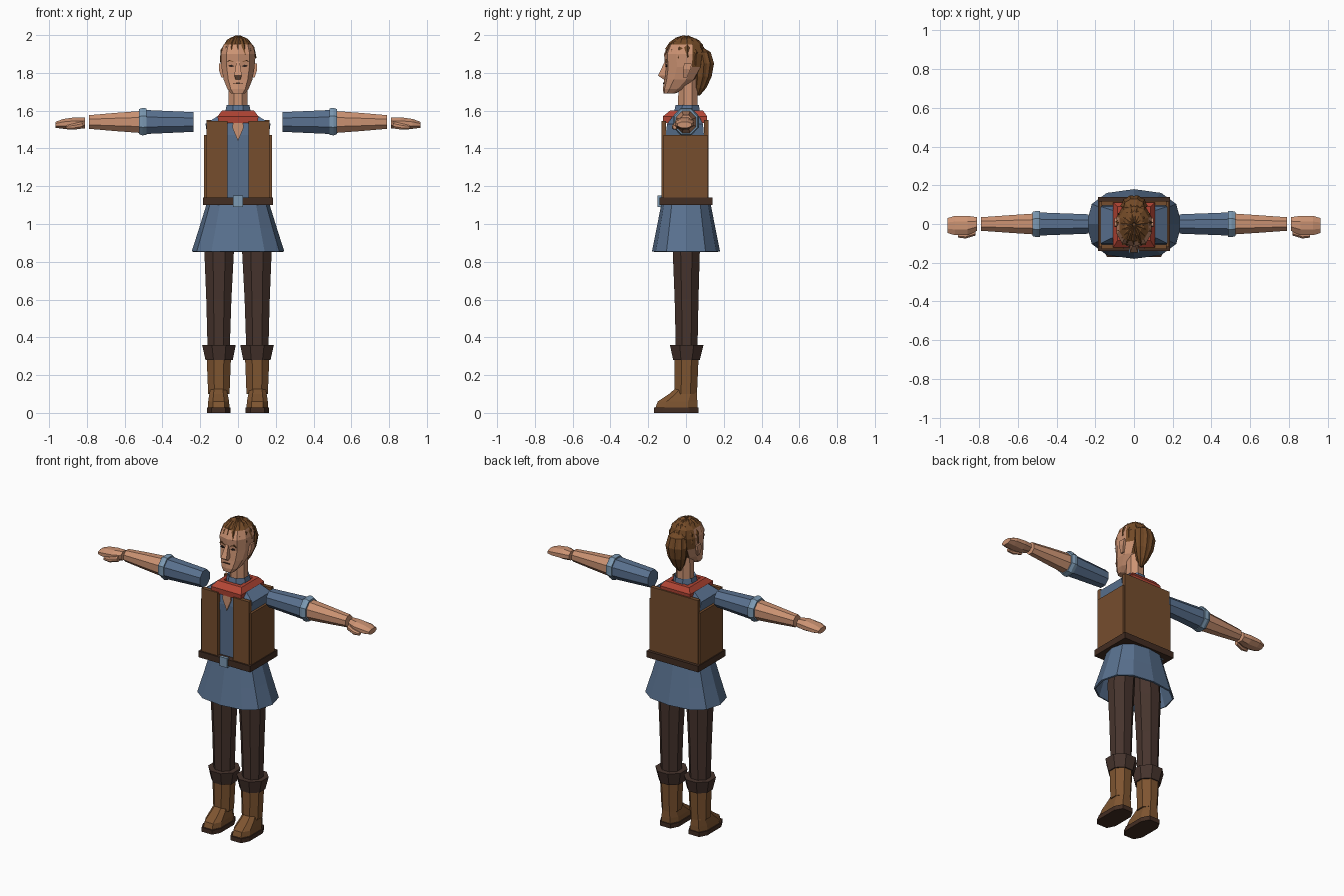
import bpy, bmesh, math
from mathutils import Vector

if "Cube" in bpy.data.objects:
    bpy.data.objects.remove(bpy.data.objects["Cube"])


def material(name, *rgb):
    m = bpy.data.materials.new(name)
    m.use_nodes = True
    m.diffuse_color = (*rgb, 1)
    m.node_tree.nodes["Principled BSDF"].inputs["Base Color"].default_value = (*rgb, 1)
    return m


SKIN = material("skin", 0.6, 0.29, 0.17)
BLUE = material("blue cloth", 0.1, 0.165, 0.275)
PALE = material("pale blue cuff", 0.2, 0.32, 0.45)
LEATHER = material("vest leather", 0.18, 0.075, 0.027)
BELT = material("dark belt leather", 0.055, 0.026, 0.016)
TROUSER = material("dark brown trousers", 0.062, 0.034, 0.026)
BOOT = material("boot leather", 0.21, 0.09, 0.03)
RED = material("red scarf", 0.45, 0.06, 0.035)
HAIR = material("brown hair", 0.17, 0.068, 0.02)
DARK = material("dark eyes", 0.02, 0.012, 0.01)


def loft(name, rings, mat, caps=True, closed=False):
    """Skin a run of equal-sized point rings."""
    bm = bmesh.new()
    rows = [[bm.verts.new(p) for p in r] for r in rings]
    n = len(rows[0])
    pairs = list(zip(rows, rows[1:])) + ([(rows[-1], rows[0])] if closed else [])
    for a, b in pairs:
        for i in range(n):
            j = (i + 1) % n
            bm.faces.new((a[i], a[j], b[j], b[i]))
    if caps and not closed:
        bm.faces.new(rows[0])
        bm.faces.new(rows[-1])
    bmesh.ops.recalc_face_normals(bm, faces=bm.faces)
    me = bpy.data.meshes.new(name)
    bm.to_mesh(me)
    bm.free()
    me.materials.append(mat)
    ob = bpy.data.objects.new(name, me)
    bpy.context.collection.objects.link(ob)
    return ob


def ring(n, z, x0, x1, y0, y1, e=1.0, turn=False):
    """Level ring of n points that fills the given extents; e below 1 is boxier."""
    pts = []
    fit = math.cos(math.pi / n) ** e if turn else 1
    for i in range(n):
        a = 2 * math.pi * (i + (0.5 if turn else 0)) / n
        c, s = (math.copysign(abs(v) ** e, v) / fit for v in (math.cos(a), math.sin(a)))
        pts.append(((x0 + x1) / 2 + c * (x1 - x0) / 2, (y0 + y1) / 2 + s * (y1 - y0) / 2, z))
    return pts


def rect(z, x0, x1, y0, y1):
    return [(x0, y0, z), (x1, y0, z), (x1, y1, z), (x0, y1, z)]


def box(name, x0, x1, y0, y1, z0, z1, mat):
    return loft(name, [rect(z0, x0, x1, y0, y1), rect(z1, x0, x1, y0, y1)], mat)


def sideways(rings, side):
    """Turn rings built along z into rings along x on the given side."""
    return [[(side * z, y, x) for x, y, z in r] for r in rings]


def plate(name, points, y, mat):
    """Thin facing plate from (x, z) points."""
    return loft(name, [[(x, y + d, z) for x, z in points] for d in (0, 0.008)], mat)


# Torso, skirt and collar
loft("shirt", [rect(1.1, -.15, .15, -.1, .095), rect(1.47, -.163, .163, -.108, .095),
               rect(1.53, -.172, .172, -.1, .09), rect(1.57, -.11, .11, -.07, .07)], BLUE)
skirt = loft("skirt", [ring(12, 1.11, -.165, .165, -.13, .13, .8),
                       ring(12, .98, -.205, .205, -.155, .155, .8),
                       ring(12, .855, -.245, .245, -.18, .18, .8)], BLUE, caps=False)
skirt.modifiers.new("thickness", "SOLIDIFY").thickness = 0.01
loft("collar", [ring(8, 1.56, -.075, .075, -.07, .08, 1, True),
                ring(8, 1.63, -.06, .06, -.055, .068, 1, True),
                ring(8, 1.62, -.05, .05, -.045, .058, 1, True)], BLUE, caps=False)
plate("open_neckline", [(0, 1.44), (.03, 1.51), (.025, 1.55), (-.025, 1.55), (-.03, 1.51)], -.116, SKIN)
loft("scarf", [rect(1.54, -.06, .06, -.06, .065), rect(1.535, -.105, .105, -.12, .11),
               rect(1.57, -.108, .108, -.122, .112), rect(1.6, -.085, .085, -.085, .09),
               rect(1.6, -.06, .06, -.06, .065)], RED, closed=True)

# Vest and belt
box("vest_back", -.168, .168, .095, .12, 1.13, 1.55, LEATHER)
box("belt", -.185, .185, -.14, .14, 1.1, 1.14, BELT)
box("buckle", -.027, .027, -.15, -.13, 1.09, 1.15, PALE)

for side, label in ((1, "left"), (-1, "right")):
    def span(a, b):
        return sorted((side * a, side * b))

    box(label + "_vest_front", *span(.055, .168), -.13, -.105, 1.13, 1.545, LEATHER)
    box(label + "_vest_side", *span(.165, .18), -.118, .115, 1.13, 1.47, LEATHER)

    # Arm: sleeve, cuff, forearm, hand, thumb
    def arm(name, stations, mat):
        rings = [ring(8, x, zc - h, zc + h, yc - w, yc + w, 1, True) for x, zc, h, yc, w in stations]
        loft(label + name, sideways(rings, side), mat)

    arm("_sleeve", [(.235, 1.54, .052, 0, .05), (.5, 1.54, .064, 0, .06)], BLUE)
    arm("_cuff", [(.485, 1.542, .07, 0, .066), (.505, 1.542, .073, 0, .068),
                  (.525, 1.542, .066, 0, .062)], PALE)
    arm("_forearm", [(.515, 1.54, .058, 0, .054), (.65, 1.54, .048, 0, .045),
                     (.79, 1.54, .036, 0, .035)], SKIN)
    arm("_hand", [(.81, 1.535, .028, 0, .035), (.86, 1.533, .032, -.008, .05),
                  (.925, 1.53, .026, -.008, .05), (.965, 1.525, .016, -.008, .038)], SKIN)
    arm("_thumb", [(.82, 1.525, .018, -.045, .015), (.87, 1.515, .016, -.06, .015),
                   (.91, 1.512, .01, -.06, .01)], SKIN)

    # Leg: trousers, boot cuff, shaft, foot, sole
    def leg(name, stations, mat, e=1.0):
        loft(label + name, [ring(8, z, *span(x0, x1), y0, y1, e, True)
                            for z, x0, x1, y0, y1 in stations], mat)

    leg("_trouser", [(.3, .045, .16, -.053, .06), (.6, .035, .168, -.06, .066),
                     (.85, .022, .178, -.07, .073), (1.08, .01, .16, -.08, .08)], TROUSER)
    leg("_boot_cuff", [(.28, .028, .172, -.068, .073), (.36, .012, .19, -.085, .093)], TROUSER)
    leg("_boot_shaft", [(.1, .045, .158, -.06, .058), (.3, .037, .166, -.062, .067)], BOOT)
    leg("_boot_foot", [(.025, .045, .16, -.162, .06), (.06, .047, .158, -.15, .06),
                       (.1, .055, .152, -.09, .058), (.13, .062, .145, -.055, .05)], BOOT, .7)
    leg("_sole", [(0, .04, .165, -.17, .066), (.028, .04, .165, -.17, .066)], BELT, .6)

    # Ear, eye and brow
    loft(label + "_ear", [rect(1.775, *span(.07, .088), -.015, .005),
                          rect(1.82, *span(.07, .102), -.015, .025),
                          rect(1.85, *span(.07, .1), -.01, .03)], SKIN)
    plate(label + "_eye", [(side * x, z) for x, z in
                           ((.02, 1.835), (.036, 1.831), (.052, 1.837), (.036, 1.844))], -.108, DARK)
    plate(label + "_brow", [(side * x, z) for x, z in
                            ((.018, 1.855), (.045, 1.863), (.062, 1.856), (.045, 1.87))], -.109, HAIR)

# Neck and head
loft("neck", [ring(8, 1.55, -.052, .052, -.042, .06, 1, True),
              ring(8, 1.82, -.047, .047, -.04, .062, 1, True)], SKIN)
levels = [(1.69, .036, -.118, -.06), (1.715, .056, -.12, -.01), (1.765, .076, -.112, .05),
          (1.83, .088, -.106, .088), (1.9, .091, -.112, .098), (1.95, .076, -.09, .085),
          (1.98, .045, -.05, .055), (1.988, .02, -.02, .025)]
head = loft("head", [ring(10, z, -w, w, f, b, .8, True) for z, w, f, b in levels], SKIN)
head.data.materials.append(HAIR)
for face in head.data.polygons:
    c = face.center
    if c.z > 1.96 or (c.z > 1.79 and c.y > 0.045):
        face.material_index = 1
loft("nose", [rect(1.765, -.012, .012, -.118, -.09), rect(1.785, -.02, .02, -.148, -.09),
              rect(1.86, -.009, .009, -.113, -.09)], SKIN)
plate("mouth", [(-.026, 1.745), (0, 1.741), (.026, 1.745), (0, 1.75)], -.121, BELT)

# Hair strands fanning out from the crown
CENTRE = Vector((0, -0.003, 1.878))


def on_skull(azimuth, drop, lift):
    d = Vector((math.sin(drop) * math.sin(azimuth), -math.sin(drop) * math.cos(azimuth), math.cos(drop)))
    return CENTRE + Vector((d.x * .094, d.y * .113, d.z * .112)) * lift


STRANDS = 15
for i in range(STRANDS):
    az = 2 * math.pi * i / STRANDS
    back = (1 - math.cos(az)) / 2
    reach = math.radians(66 + 42 * back + (12 if i % 2 else 0))
    sections = []
    for t, half in ((0, .03), (.3, .036), (.65, .03), (1, .003)):
        drop = 0.12 + (reach - 0.12) * t
        spread = half / (0.19 * math.sin(drop) + .01)
        sections.append([on_skull(az - spread, drop, 1.0), on_skull(az, drop, 1.08 - .03 * t),
                         on_skull(az + spread, drop, 1.0), on_skull(az, drop, .96)])
    loft("hair_strand_%d" % (i + 1), sections, HAIR)

# Ridged bun hanging behind the head
bun = []
for z, y, w, d in ((1.935, .06, .03, .03), (1.91, .083, .058, .05), (1.85, .095, .07, .056),
                   (1.78, .09, .06, .048), (1.72, .075, .036, .034), (1.68, .062, .01, .012)):
    pts = ring(20, z, -w, w, y - d, y + d)
    bun.append([(x * k, y + (py - y) * k, pz) for (x, py, pz), k in zip(pts, (1, .9) * 10)])
loft("hair_bun", bun, HAIR)
